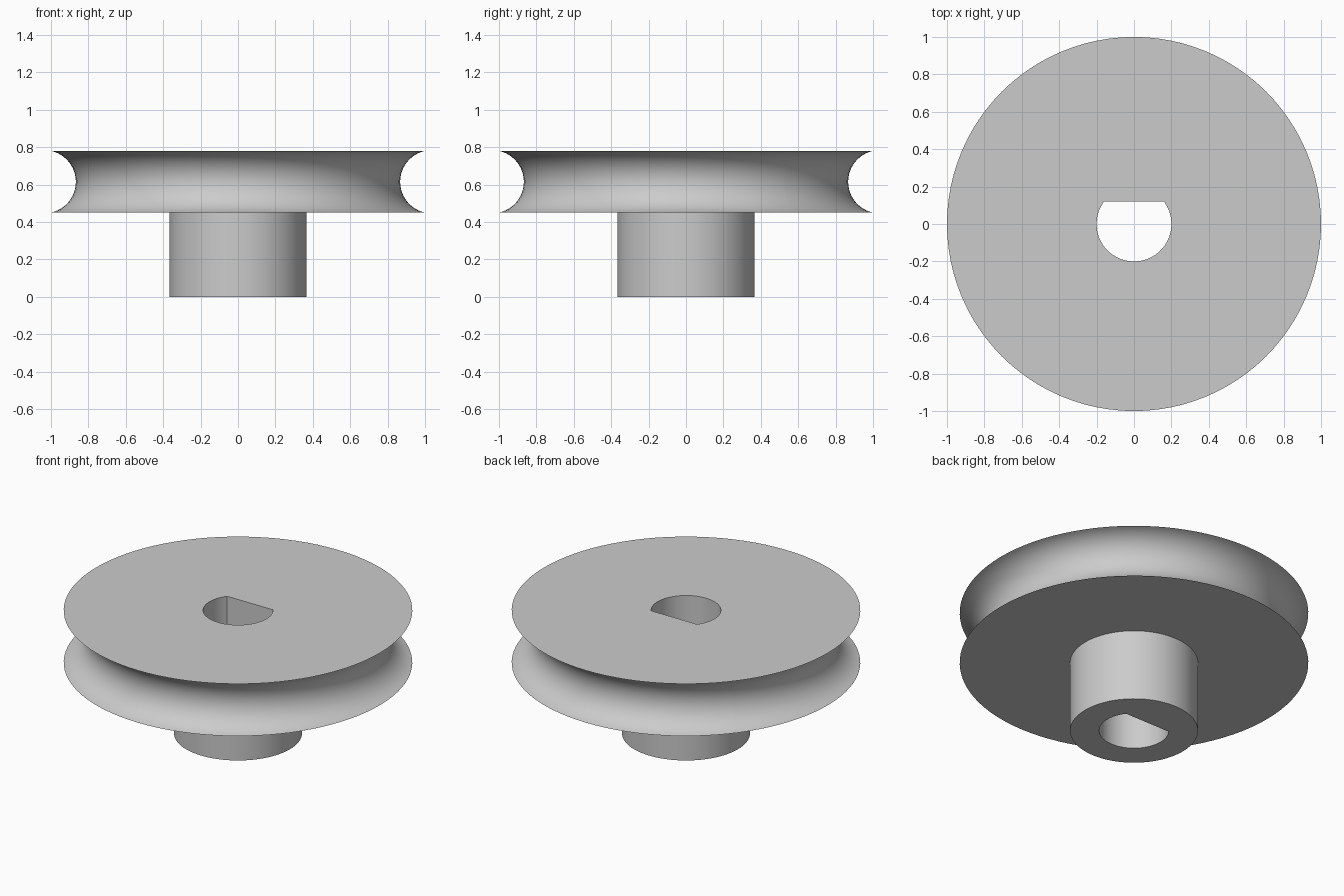
import bpy, bmesh, math

cube = bpy.data.objects.get("Cube")
if cube:
    bpy.data.objects.remove(cube, do_unlink=True)

SEGMENTS = 96
RIM, HUB, BORE, FLAT = 1.0, 0.367, 0.2, 0.12
BOTTOM, TOP = 0.45, 0.78
DEPTH = 0.133

grey = bpy.data.materials.new("plain_grey")
grey.use_nodes = True
colour = (0.6, 0.6, 0.6, 1)
grey.diffuse_color = colour
grey.node_tree.nodes["Principled BSDF"].inputs["Base Color"].default_value = colour

# Angles round the axis, with extra ones at the two corners of the shaft flat
corner = math.asin(FLAT / BORE)
angles = sorted([2 * math.pi * i / SEGMENTS for i in range(SEGMENTS)]
                + [corner, math.pi - corner])


def round_ring(radius):
    return lambda a: radius


def bore_ring(a):
    """Radius of the D-shaped shaft hole at angle a."""
    s = math.sin(a)
    return min(BORE, FLAT / s) if s > 0 else BORE


# Rope groove: a circular arc cut into the rim
half = (TOP - BOTTOM) / 2
arc_radius = (half ** 2 + DEPTH ** 2) / (2 * DEPTH)
arc_centre = RIM - DEPTH + arc_radius
spread = math.asin(half / arc_radius)
STEPS = 24
groove = []
for i in range(STEPS + 1):
    t = spread * (2 * i / STEPS - 1)
    groove.append((round_ring(arc_centre - arc_radius * math.cos(t)),
                   BOTTOM + half + arc_radius * math.sin(t)))

# Closed section: hub, wheel underside, groove, top face, shaft hole
section = [(bore_ring, 0), (round_ring(HUB), 0), (round_ring(HUB), BOTTOM),
           *groove, (bore_ring, TOP)]

bm = bmesh.new()
rings = [[bm.verts.new((r(a) * math.cos(a), r(a) * math.sin(a), z)) for a in angles]
         for r, z in section]
n = len(angles)
for k, low in enumerate(rings):
    high = rings[(k + 1) % len(rings)]
    for i in range(n):
        j = (i + 1) % n
        bm.faces.new((low[i], low[j], high[j], high[i]))
bmesh.ops.recalc_face_normals(bm, faces=bm.faces)

mesh = bpy.data.meshes.new("grooved_wheel_with_hub")
bm.to_mesh(mesh)
bm.free()
mesh.materials.append(grey)
wheel = bpy.data.objects.new("grooved_wheel_with_hub", mesh)
bpy.context.collection.objects.link(wheel)

bpy.ops.object.select_all(action='DESELECT')
wheel.select_set(True)
bpy.context.view_layer.objects.active = wheel
bpy.ops.object.shade_smooth_by_angle(angle=math.radians(30))
